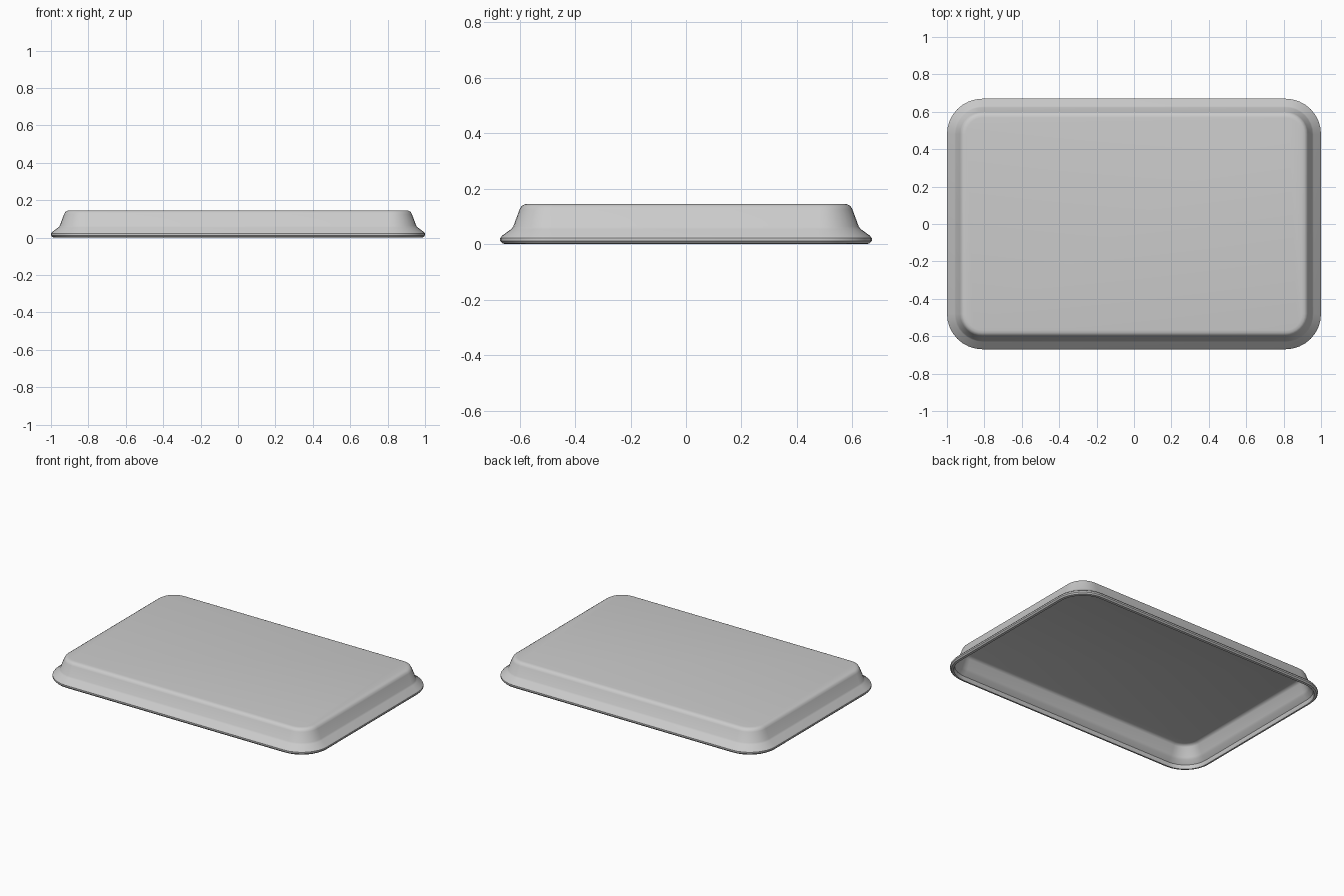
import bpy, bmesh, math

if "Cube" in bpy.data.objects:
    bpy.data.objects.remove(bpy.data.objects["Cube"])

HX, HY, R = 1.0, 0.67, 0.19   # outer half sizes and corner radius
STEPS = 8                     # segments per rounded corner

# Cross-section as (inset from outer edge, height): outside going up, inside coming down
PROFILE = [
    (0.022, 0.0), (0.008, 0.003), (0.0, 0.012), (0.0, 0.022), (0.007, 0.031),
    (0.040, 0.055), (0.047, 0.064), (0.070, 0.126), (0.077, 0.138), (0.088, 0.144), (0.102, 0.146),
    None,                     # top panel, outer then inner face
    (0.106, 0.134), (0.092, 0.130), (0.083, 0.120), (0.061, 0.062),
    (0.052, 0.048), (0.028, 0.026), (0.026, 0.010),
]


def ring(bm, inset, z):
    """Rounded rectangle loop sharing one corner centre for every inset."""
    r = R - inset
    verts = []
    for k, (sx, sy) in enumerate([(1, 1), (-1, 1), (-1, -1), (1, -1)]):
        for i in range(STEPS + 1):
            a = (k + i / STEPS) * math.pi / 2
            verts.append(bm.verts.new((sx * (HX - R) + r * math.cos(a),
                                       sy * (HY - R) + r * math.sin(a), z)))
    return verts


def bridge(bm, a, b):
    n = len(a)
    for i in range(n):
        j = (i + 1) % n
        bm.faces.new((a[i], a[j], b[j], b[i]))


# Hollow upside-down tray: rolled rim, flared skirt, sloped wall and flat panel
bm = bmesh.new()
first = prev = None
for point in PROFILE:
    if point is None:
        bm.faces.new(prev)
        prev = None
        continue
    loop = ring(bm, *point)
    if first is None:
        first = loop
    elif prev is None:
        bm.faces.new(loop)
    if prev:
        bridge(bm, prev, loop)
    prev = loop
bridge(bm, prev, first)
bmesh.ops.recalc_face_normals(bm, faces=bm.faces)

mesh = bpy.data.meshes.new("tray_lid")
bm.to_mesh(mesh)
bm.free()
tray = bpy.data.objects.new("tray_lid", mesh)
bpy.context.collection.objects.link(tray)
bpy.context.view_layer.objects.active = tray
tray.select_set(True)
bpy.ops.object.shade_smooth_by_angle(angle=math.radians(35))
